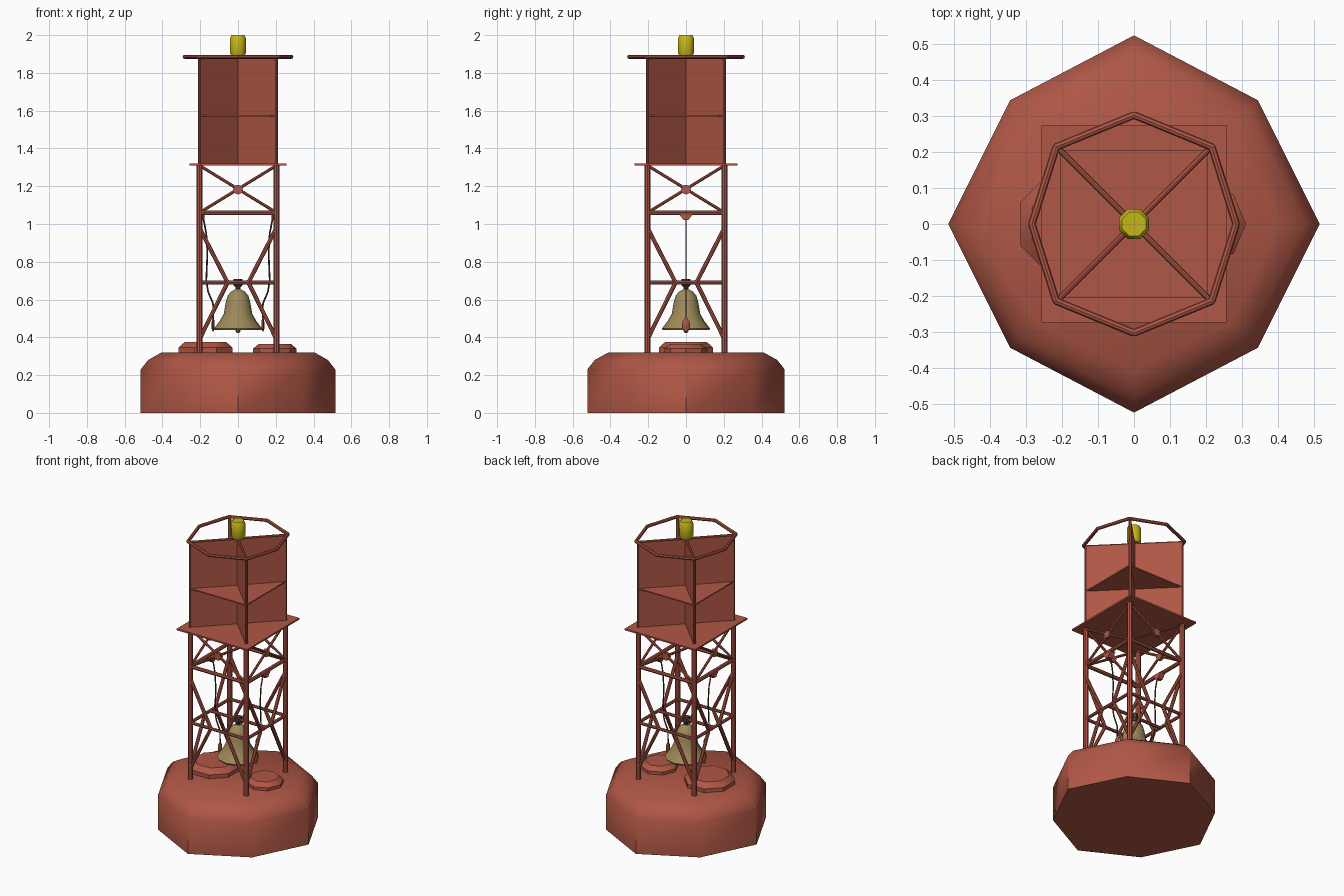
import bpy, bmesh, math
from mathutils import Vector, Matrix

if "Cube" in bpy.data.objects:
    bpy.data.objects.remove(bpy.data.objects["Cube"])

def material(name, rgb):
    m = bpy.data.materials.new(name)
    m.diffuse_color = (*rgb, 1)
    m.use_nodes = True
    m.node_tree.nodes["Principled BSDF"].inputs["Base Color"].default_value = m.diffuse_color
    return m

RED = material("red_paint", (0.43, 0.095, 0.06))
BRONZE = material("bronze", (0.34, 0.25, 0.10))
YELLOW = material("yellow_lamp", (0.56, 0.47, 0.01))
DARK = material("dark_rope", (0.10, 0.05, 0.03))

def finish(name, bm, mat, angle=35):
    bmesh.ops.recalc_face_normals(bm, faces=bm.faces)
    me = bpy.data.meshes.new(name)
    bm.to_mesh(me)
    bm.free()
    ob = bpy.data.objects.new(name, me)
    bpy.context.collection.objects.link(ob)
    me.materials.append(mat)
    bpy.ops.object.select_all(action='DESELECT')
    ob.select_set(True)
    bpy.context.view_layer.objects.active = ob
    bpy.ops.object.shade_smooth_by_angle(angle=math.radians(angle))
    return ob

def rod(bm, a, b, r, n=8):
    a, b = Vector(a), Vector(b)
    d = b - a
    mat = Matrix.Translation((a + b) / 2) @ d.to_track_quat('Z', 'Y').to_matrix().to_4x4()
    bmesh.ops.create_cone(bm, cap_ends=True, segments=n, radius1=r, radius2=r,
                          depth=d.length, matrix=mat)

def box(bm, c, s, turn=0):
    mat = (Matrix.Translation(c) @ Matrix.Rotation(turn, 4, 'Z')
           @ Matrix.Diagonal((*s, 1)))
    bmesh.ops.create_cube(bm, size=1, matrix=mat)

def lathe(name, profile, n, mat, c=(0, 0), phase=0, shape=None, angle=35):
    # stack rings of (radius, z) and cap both ends
    bm = bmesh.new()
    rings = []
    for r, z in profile:
        ring = []
        for i in range(n):
            t = phase + i * math.tau / n
            sx, sy = shape(i) if shape else (1, 1)
            ring.append(bm.verts.new((c[0] + r * sx * math.cos(t),
                                      c[1] + r * sy * math.sin(t), z)))
        rings.append(ring)
    for lo, hi in zip(rings, rings[1:]):
        for i in range(n):
            j = (i + 1) % n
            bm.faces.new((lo[i], lo[j], hi[j], hi[i]))
    bm.faces.new(rings[0])
    bm.faces.new(rings[-1])
    return finish(name, bm, mat, angle)

# Octagonal float, slightly pulled in on the diagonals
lathe("float_body", [(0.515, 0), (0.515, 0.23), (0.476, 0.28), (0.405, 0.32)], 8, RED,
      shape=lambda i: (0.942, 0.942) if i % 2 else (1, 1.015), angle=50)

# Two hatch covers on the deck
lathe("large_hatch", [(0.155, 0.31), (0.155, 0.345), (0.12, 0.375)], 8, RED,
      c=(-0.172, 0), phase=math.pi / 8)
lathe("small_hatch", [(0.115, 0.31), (0.115, 0.34), (0.085, 0.365)], 8, RED, c=(0.195, 0))

# Four legs and the thinner uprights above the platform
L = 0.204
bm = bmesh.new()
for x in (-L, L):
    for y in (-L, L):
        rod(bm, (x, y, 0.31), (x, y, 1.31), 0.016)
finish("tower_legs", bm, RED)
bm = bmesh.new()
for x in (-L, L):
    for y in (-L, L):
        rod(bm, (x, y, 1.31), (x, y, 1.885), 0.009)
finish("reflector_uprights", bm, RED)

# Bracing repeated on the four tower sides
bm = bmesh.new()
for k in range(4):
    R = Matrix.Rotation(k * math.pi / 2, 3, 'Z')
    P = lambda x, z: R @ Vector((x, -L, z))
    rod(bm, P(-L, 0.69), P(L, 0.69), 0.010)
    rod(bm, P(-L, 1.06), P(L, 1.06), 0.012)
    for s in (-1, 1):
        rod(bm, P(s * L, 0.98), P(s * 0.055, 0.69), 0.011)
        rod(bm, P(s * 0.055, 0.69), P(s * L, 0.39), 0.011)
        rod(bm, P(s * L, 1.31), P(-s * L, 1.06), 0.008)
    rod(bm, R @ Vector((0, -L - 0.01, 1.182)), R @ Vector((0, -L + 0.01, 1.182)), 0.026)
finish("tower_braces", bm, RED)

# Bar carrying the bell
bm = bmesh.new()
rod(bm, (-L, 0, 0.69), (L, 0, 0.69), 0.010)
finish("bell_bar", bm, RED)

# Platform under the radar reflector
bm = bmesh.new()
box(bm, (0, 0, 1.316), (0.514, 0.545, 0.01))
finish("platform", bm, RED)

# Radar reflector: crossed diagonal panels and a level shelf
bm = bmesh.new()
for t in (math.pi / 4, -math.pi / 4):
    box(bm, (0, 0, 1.6), (2 * L * math.sqrt(2), 0.012, 0.56), t)
box(bm, (0, 0, 1.572), (0.41, 0.41, 0.008))
finish("radar_reflector", bm, RED)

# Octagonal guard ring and its diagonal supports
bm = bmesh.new()
pts = [Vector(((0.283 if i % 2 == 0 else 0.305) * math.cos(i * math.pi / 4),
               0.302 * math.sin(i * math.pi / 4), 1.885)) for i in range(8)]
for i in range(8):
    rod(bm, pts[i], pts[(i + 1) % 8], 0.0105)
    bmesh.ops.create_icosphere(bm, subdivisions=1, radius=0.0105,
                               matrix=Matrix.Translation(pts[i]))
finish("guard_ring", bm, RED)
bm = bmesh.new()
for s in (-1, 1):
    rod(bm, (-L, -s * L, 1.88), (L, s * L, 1.88), 0.008)
finish("ring_supports", bm, RED)

# Lamp on top
lathe("lamp", [(0.036, 1.885), (0.045, 1.905), (0.045, 1.985), (0.036, 2.0)], 8, YELLOW,
      phase=math.pi / 8, angle=50)

# Bell, its hanger and clapper
lathe("bell", [(0.105, 0.455), (0.122, 0.438), (0.127, 0.447), (0.098, 0.485),
               (0.075, 0.525), (0.066, 0.58), (0.055, 0.62), (0.034, 0.645),
               (0.012, 0.655)], 12, BRONZE, angle=60)
lathe("bell_hanger", [(0.012, 0.65), (0.014, 0.665), (0.023, 0.675), (0.023, 0.708)],
      8, DARK)
lathe("clapper", [(0.006, 0.422), (0.012, 0.432), (0.012, 0.445), (0.005, 0.47)], 8, RED)

# Bell strikers: bracket, cord and hammer on the left and right sides
for s, side in ((-1, "left"), (1, "right")):
    bm = bmesh.new()
    tri = [(-0.04, 1.055), (0.04, 1.055), (0.012, 1.02), (-0.012, 1.02)]
    f = bm.faces.new([bm.verts.new((s * 0.178, y, z)) for y, z in tri])
    ext = bmesh.ops.extrude_face_region(bm, geom=[f])
    bmesh.ops.translate(bm, vec=(s * 0.034, 0, 0),
                        verts=[v for v in ext["geom"] if isinstance(v, bmesh.types.BMVert)])
    finish(side + "_striker_bracket", bm, RED)
    bm = bmesh.new()
    path = [(0.185, 1.04), (0.168, 0.95), (0.162, 0.85), (0.168, 0.70),
            (0.158, 0.64), (0.132, 0.58), (0.13, 0.48)]
    for a, b in zip(path, path[1:]):
        rod(bm, (s * a[0], 0, a[1]), (s * b[0], 0, b[1]), 0.0045, 6)
    finish(side + "_striker_cord", bm, DARK)
    lathe(side + "_striker", [(0.3, 0.43), (1, 0.445), (1, 0.485), (0.4, 0.502)], 8, RED,
          c=(s * 0.132, 0), shape=lambda i: (0.007, 0.018))
